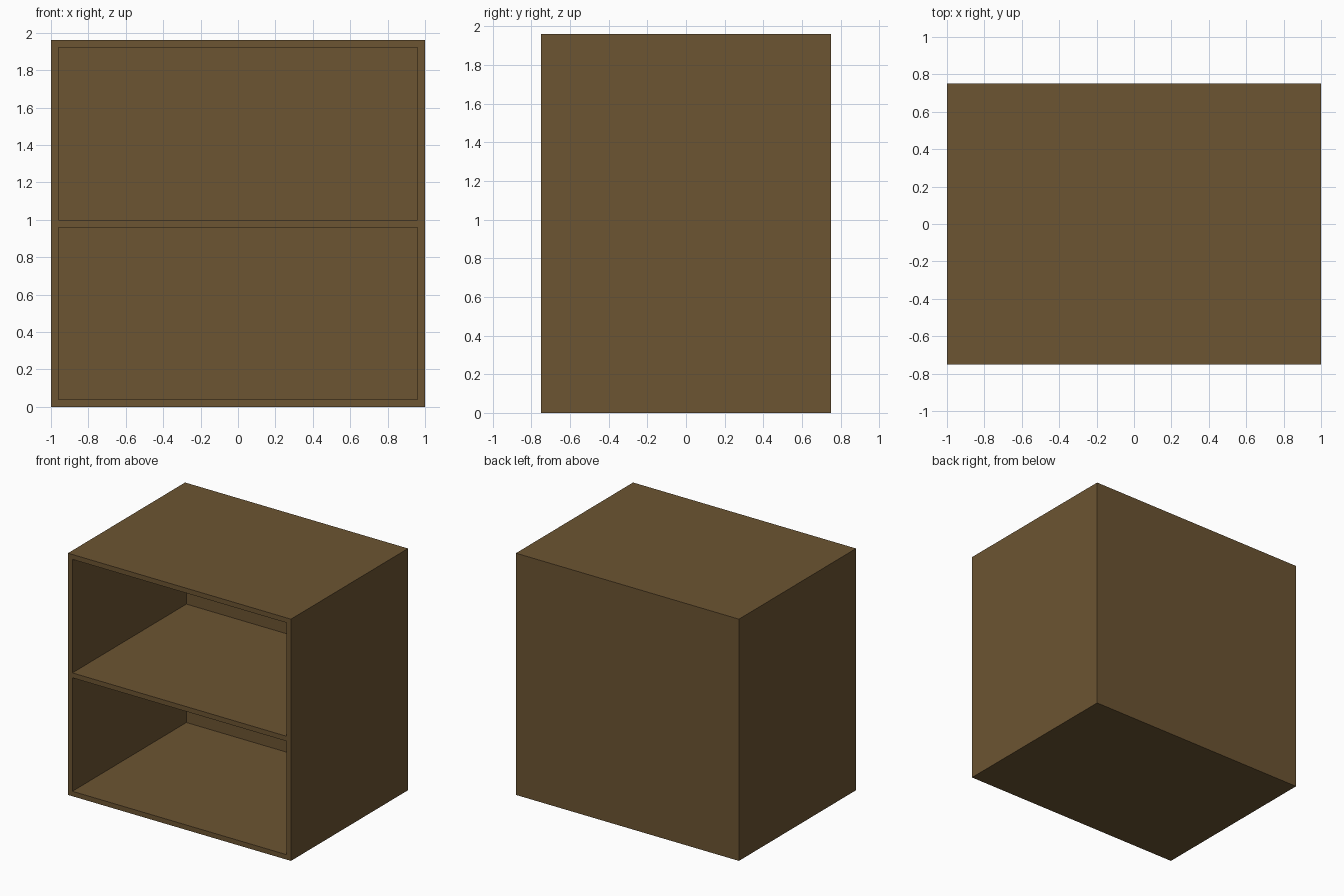
import bpy

if "Cube" in bpy.data.objects:
    bpy.data.objects.remove(bpy.data.objects["Cube"])

W, D, H, T = 2.0, 1.5, 1.96, 0.04   # width, depth, height, board thickness
BAY = (H - 3 * T) / 2               # clear height of each bay


def box(name, lo, hi):
    mid = [(a + b) / 2 for a, b in zip(lo, hi)]
    bpy.ops.mesh.primitive_cube_add(size=1, location=mid)
    ob = bpy.context.object
    ob.name = name
    ob.scale = [b - a for a, b in zip(lo, hi)]
    bpy.ops.object.transform_apply(location=True, rotation=False, scale=True)
    return ob


# Cabinet body
cabinet = box("cabinet", (-W / 2, -D / 2, 0), (W / 2, D / 2, H))
wood = bpy.data.materials.new("brown_wood")
wood.diffuse_color = (0.15, 0.089, 0.032, 1)
wood.use_nodes = True
wood.node_tree.nodes["Principled BSDF"].inputs["Base Color"].default_value = wood.diffuse_color
cabinet.data.materials.append(wood)

# Two open bays, leaving a shelf between them and a back panel
for i in range(2):
    z = T + i * (BAY + T)
    cutter = box(f"bay_cutter_{i + 1}", (-W / 2 + T, -D / 2 - 0.1, z),
                 (W / 2 - T, D / 2 - T, z + BAY))
    cutter.data.materials.append(wood)
    cutter.hide_render = True
    cutter.hide_set(True)
    cut = cabinet.modifiers.new(f"open_bay_{i + 1}", "BOOLEAN")
    cut.operation = "DIFFERENCE"
    cut.solver = "EXACT"
    cut.object = cutter
